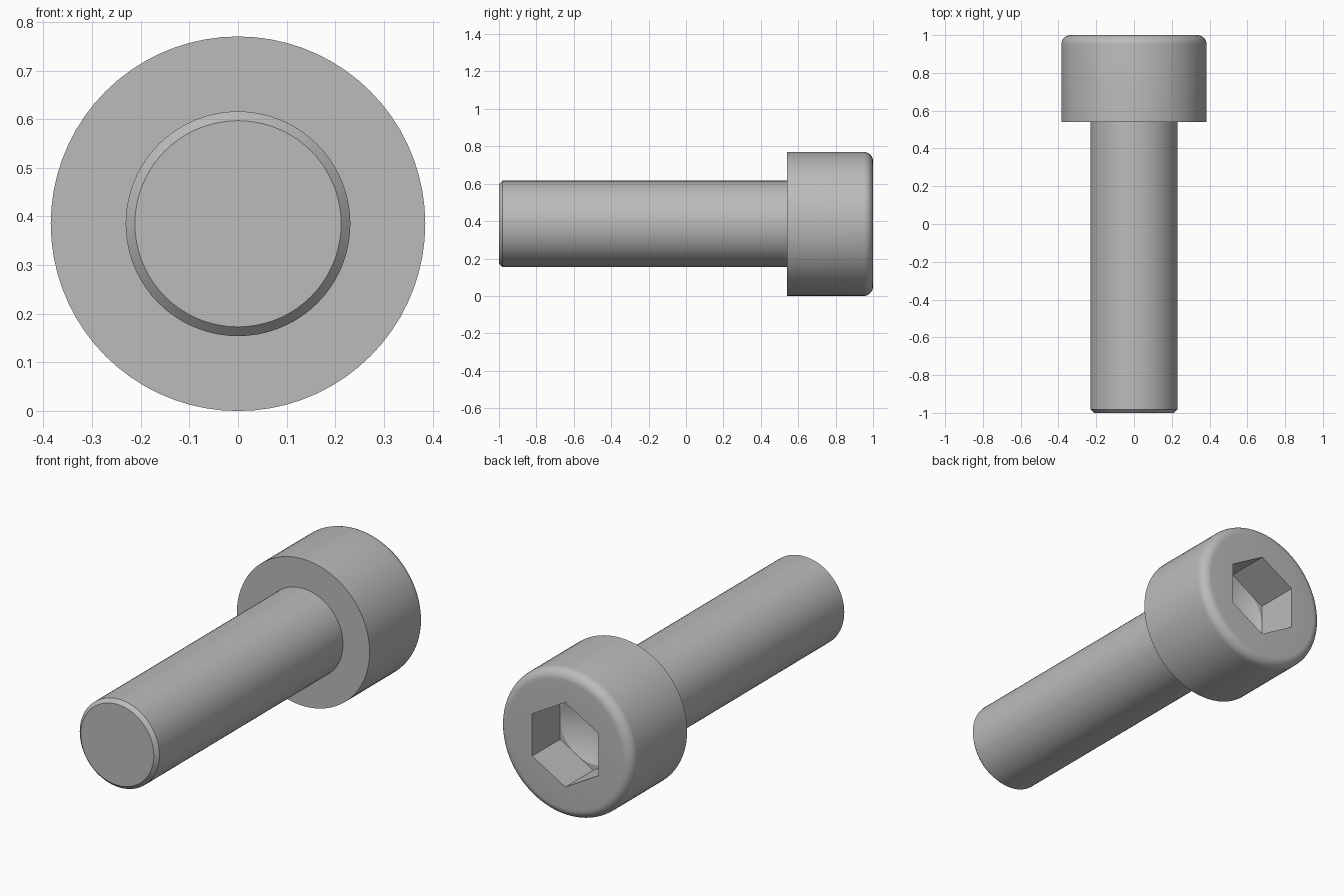
import bpy, bmesh, math

SEGMENTS = 72
HEAD_R, SHAFT_R = 0.385, 0.231
SOCKET_R = 0.192            # half the distance across the socket flats
BACK, UNDERSIDE, FRONT = 1.0, 0.54, -1.0
FLOOR = BACK - 0.232
FILLET, CHAMFER = 0.05, 0.019

cube = bpy.data.objects.get("Cube")
if cube:
    bpy.data.objects.remove(cube, do_unlink=True)

steel = bpy.data.materials.new("grey steel")
steel.use_nodes = True
colour = (0.5, 0.5, 0.5, 1)
steel.diffuse_color = colour
steel.node_tree.nodes["Principled BSDF"].inputs["Base Color"].default_value = colour


def ring(bm, radius, y, hexagonal=False):
    """Ring of vertices around the screw axis, round or six-sided."""
    verts = []
    for i in range(SEGMENTS):
        a = math.tau * i / SEGMENTS
        r = radius
        if hexagonal:
            r /= math.cos(a % (math.pi / 3) - math.pi / 6)
        verts.append(bm.verts.new((r * math.sin(a), y, HEAD_R + r * math.cos(a))))
    return verts


def loft(name, sections, cap_start=False):
    """Skin a row of rings into one smooth-shaded object."""
    bm = bmesh.new()
    rings = [ring(bm, *s) for s in sections]
    for a, b in zip(rings, rings[1:]):
        for i in range(SEGMENTS):
            j = (i + 1) % SEGMENTS
            bm.faces.new((a[i], a[j], b[j], b[i]))
    if cap_start:
        bm.faces.new(rings[0])
    bmesh.ops.remove_doubles(bm, verts=bm.verts, dist=0.0001)
    bmesh.ops.recalc_face_normals(bm, faces=bm.faces)
    # Sections run front to back on the outside, so the first face tells the side
    bm.faces.ensure_lookup_table()
    if bm.faces[0].normal.y > 0.01:
        bmesh.ops.reverse_faces(bm, faces=bm.faces)
    mesh = bpy.data.meshes.new(name)
    bm.to_mesh(mesh)
    bm.free()
    mesh.materials.append(steel)
    obj = bpy.data.objects.new(name, mesh)
    bpy.context.collection.objects.link(obj)
    bpy.ops.object.select_all(action="DESELECT")
    obj.select_set(True)
    bpy.context.view_layer.objects.active = obj
    bpy.ops.object.shade_smooth_by_angle(angle=math.radians(20))
    return obj


# Shaft with a chamfered tip
loft("shaft", [
    (SHAFT_R - CHAMFER, FRONT),
    (SHAFT_R, FRONT + CHAMFER),
    (SHAFT_R, UNDERSIDE),
], cap_start=True)

# Head: flat underside, rounded rim, hexagonal socket with a drilled cone floor
rim = []
for k in range(9):
    t = math.pi / 2 * k / 8
    rim.append((HEAD_R - FILLET + FILLET * math.cos(t),
                BACK - FILLET + FILLET * math.sin(t)))
loft("head", [
    (SHAFT_R, UNDERSIDE),
    (HEAD_R, UNDERSIDE),
    *rim,
    (SOCKET_R, BACK, True),
    (SOCKET_R, FLOOR, True),
    (SOCKET_R, FLOOR),
    (0, FLOOR - SOCKET_R * math.tan(math.radians(30))),
])
